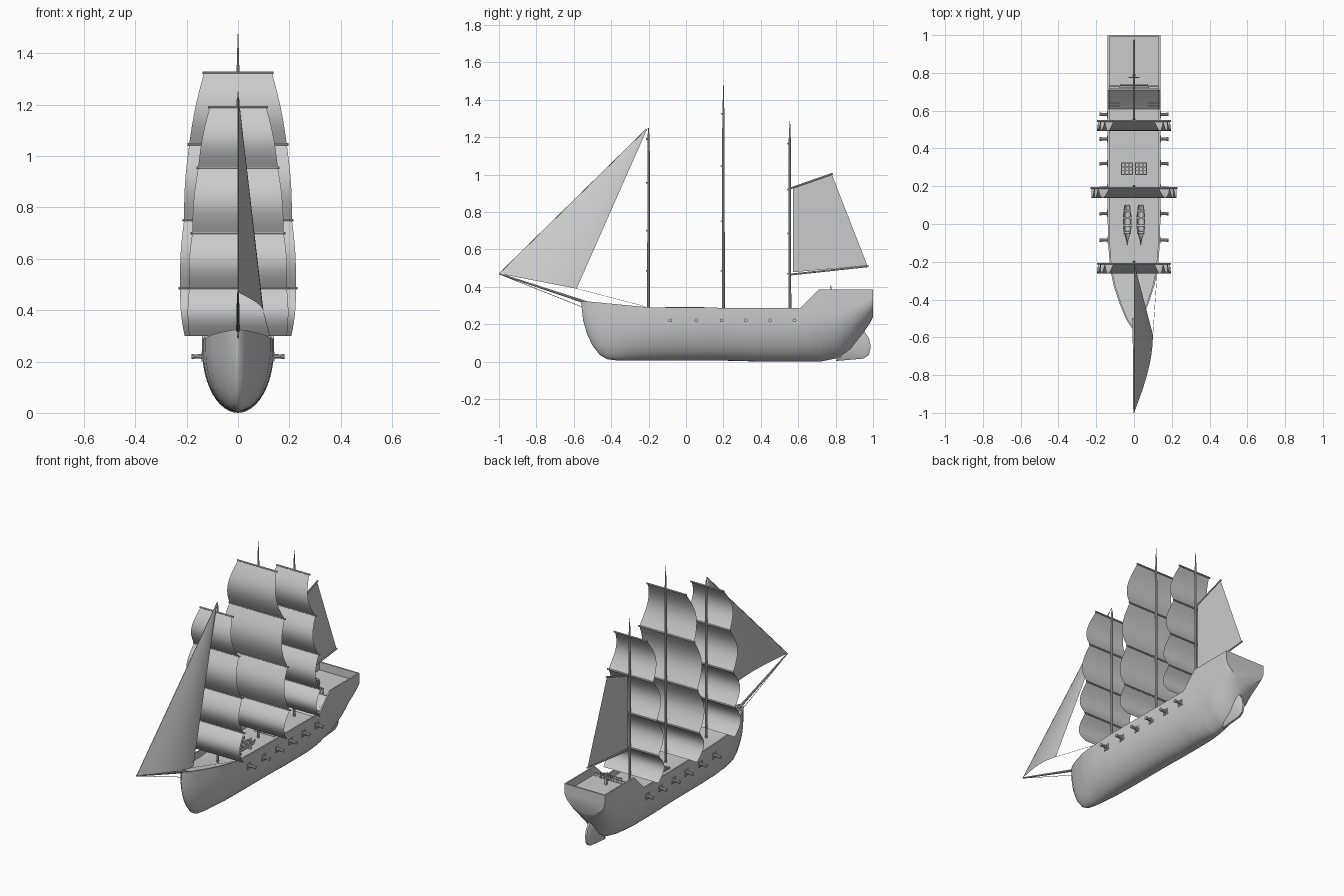
import bpy, bmesh, math
from mathutils import Vector

cube = bpy.data.objects.get("Cube")
if cube:
    bpy.data.objects.remove(cube)

grey = bpy.data.materials.new("plain grey")
grey.use_nodes = True
grey.diffuse_color = (0.6, 0.6, 0.6, 1)
grey.node_tree.nodes["Principled BSDF"].inputs["Base Color"].default_value = (0.6, 0.6, 0.6, 1)


def finish(name, bm, angle=35, weld=True):
    if weld:
        bmesh.ops.remove_doubles(bm, verts=bm.verts, dist=1e-5)
        bmesh.ops.recalc_face_normals(bm, faces=bm.faces)
    me = bpy.data.meshes.new(name)
    bm.to_mesh(me)
    bm.free()
    me.materials.append(grey)
    me.shade_smooth()
    me.set_sharp_from_angle(angle=math.radians(angle))
    ob = bpy.data.objects.new(name, me)
    bpy.context.collection.objects.link(ob)
    return ob


def lerp(keys, y):
    for (a, u), (b, v) in zip(keys, keys[1:]):
        if y <= b:
            return u + (v - u) * max(0, (y - a) / (b - a))
    return keys[-1][1]


def loft(name, rows, closed=False, cap=False):
    """Skin equal-length rows of points."""
    bm = bmesh.new()
    vs = [[bm.verts.new(p) for p in r] for r in rows]
    n = len(rows[0])
    for r, s in zip(vs, vs[1:]):
        for i in range(n if closed else n - 1):
            j = (i + 1) % n
            bm.faces.new((r[i], r[j], s[j], s[i]))
    if cap:
        bm.faces.new(vs[0])
        bm.faces.new(vs[-1])
    return finish(name, bm, weld=closed)


def rod(name, a, b, r1, r2=None, sides=10):
    a, b = Vector(a), Vector(b)
    d = b - a
    bm = bmesh.new()
    bmesh.ops.create_cone(bm, cap_ends=True, segments=sides, radius1=r1,
                          radius2=r1 if r2 is None else r2, depth=d.length)
    ob = finish(name, bm)
    ob.rotation_euler = d.to_track_quat('Z', 'Y').to_euler()
    ob.location = (a + b) / 2
    return ob


def box(name, centre, size):
    bm = bmesh.new()
    bmesh.ops.create_cube(bm, size=1)
    for v in bm.verts:
        v.co = Vector(c + s * k for c, s, k in zip(centre, size, v.co))
    return finish(name, bm)


# Hull: lofted stations with bulwarks and decks in one skin
width = [(-.56, 0), (-.55, .012), (-.53, .026), (-.5, .044), (-.42, .077), (-.33, .107),
         (-.24, .126), (-.1, .137), (.05, .14)]
keel = [(-.56, .31), (-.55, .22), (-.53, .15), (-.5, .085), (-.46, .035), (-.42, .012),
        (-.36, .005), (.2, .005), (.4, 0), (.72, 0), (.82, .02), (.88, .06), (.94, .14), (.98, .2), (1, .24)]
rail = [(-.56, .325), (-.2, .29), (.61, .285), (.71, .385)]
vee = [(-.56, 1.2), (-.2, 1), (.6, 1), (.92, 1.7), (1, .9)]
MAIN, POOP = .25, .335


def station(y, deck):
    w, zb, zt = lerp(width, y), lerp(keel, y), lerp(rail, y)
    ze = max(.25, zb + (zt - zb) * .7)
    half = []
    for i in range(13):
        a = i / 12 * math.pi / 2
        half.append((w * math.sin(a) ** lerp(vee, y), ze - (ze - zb) * math.cos(a)))
    inner = max(w - .009, 0)
    half += [(w, zt), (inner, zt), (inner, min(deck, zt))]
    return [(x, y, z) for x, z in half] + [(-x, y, z) for x, z in half[:0:-1]]


ys = sorted({k[0] for t in (width, keel, rail) for k in t} | {i / 25 for i in range(-9, 25)})
rows = []
for y in ys:
    if y < .73:
        rows.append(station(y, max(MAIN, lerp(rail, y) - .04)))
    elif y < .99:
        if len(rows) and rows[-1][0][1] < .73:
            rows += [station(.73, MAIN), station(.7301, POOP)]
        rows.append(station(y, POOP))
rows += [station(.991, POOP), station(.9911, 1), station(1, 1)]
loft("hull", rows, closed=True, cap=True)

# Rudder and skeg: lens-like blade under the stern
blade = [(.8, .003), (.95, .016), (.978, .035), (.988, .08), (.978, .125), (.94, .18), (.86, .12)]
mid = Vector((.9, .08))
rows = []
for x, k in ((-.016, .75), (-.006, 1), (.006, 1), (.016, .75)):
    rows.append([(x, *(mid + (Vector(p) - mid) * k)) for p in blade])
loft("rudder", rows, closed=True, cap=True)


# Square-rigged masts: sails bowed forward below each yard
def square_rig(name, y, top, levels, halves):
    knee = levels[-1] + .03
    rod(name + "_mast", (0, y, MAIN - .02), (0, y, knee), .008, .006)
    rod(name + "_topmast", (0, y, knee - .03), (0, y, top), .005, .002)
    for i in range(len(levels) - 1):
        z0, z1, w0, w1 = levels[i], levels[i + 1], halves[i], halves[i + 1]
        rows = []
        for k in range(13):
            t = k / 12
            w = w0 + (w1 - w0) * t + .006 * math.sin(math.pi * t)
            yy = y - .012 - .05 * math.sin(math.pi * t)
            rows.append([(w * s / 4, yy, z0 + (z1 - z0) * t) for s in range(-4, 5)])
        loft(f"{name}_sail_{i + 1}", rows)
        rod(f"{name}_yard_{i + 1}", (-w1 - .006, y - .01, z1), (w1 + .006, y - .01, z1), .005)


square_rig("fore", -.2, 1.25, (.3, .485, .70, .955, 1.19), (.19, .19, .178, .155, .11))
square_rig("main", .2, 1.475, (.3, .485, .75, 1.045, 1.325), (.208, .225, .21, .19, .132))
square_rig("mizzen", .555, 1.285, (.3, .47, .685, .92, 1.165), (.19, .19, .178, .155, .11))

# Jib, bowsprit and ropes
tack, head, clew = Vector((0, -1, .47)), Vector((0, -.205, 1.25)), Vector((.1, -.585, .39))
rows = []
for i in range(17):
    t = i / 16
    row = []
    for k in range(13):
        s = k / 12
        p = tack.lerp(clew, s).lerp(head, t)
        p.x = .1 * (1 - t) * math.sin(s * math.pi / 2)
        row.append(p)
    rows.append(row)
loft("jib_sail", rows)
rod("bowsprit", (0, -.5, .305), (0, -1, .47), .008, .004)
rod("forestay", tack, head, .0015, sides=6)
rod("bobstay", (0, -.55, .29), (0, -.98, .46), .0015, sides=6)
rod("jib_sheet", clew, (.125, -.22, .295), .001, sides=5)

# Spanker with gaff and boom
loft("spanker_sail", [[(0, .572, .478), (0, .97, .512)], [(0, .572, .93), (0, .78, 1.0)]])
rod("gaff", (0, .555, .925), (0, .785, 1.005), .005)
rod("boom", (0, .555, .465), (0, .975, .51), .005)

# Guns and gun ports along both sides
for side, s in (("left", 1), ("right", -1)):
    for i, y in enumerate((-.085, .055, .19, .32, .45, .58)):
        x = lerp(width, y) - .004
        for d in (-1, 1):
            box(f"{side}_port_post_{i}_{d}", (s * x, y + d * .016, .22), (.012, .005, .038))
            box(f"{side}_port_beam_{i}_{d}", (s * x, y, .22 + d * .016), (.012, .038, .005))
        rod(f"{side}_gun_{i}", (s * (x - .02), y, .22), (s * .178, y, .22), .011, .007)
        rod(f"{side}_muzzle_{i}", (s * .172, y, .22), (s * .182, y, .22), .01)

# Ship's boats, open lofted shells with thwarts
for side, s in (("left", 1), ("right", -1)):
    cx, rows = s * .036, []
    for i in range(13):
        t = i / 12
        w = .023 * min(1, math.sin(math.pi * (.04 + .8 * t)) ** .6)
        w *= lerp([(0, .1), (.25, .8), (.4, 1)], t)
        y = -.11 + .21 * t
        outer = [(a * math.pi / 8, 1) for a in range(9)]
        inner = [(a * math.pi / 8, .8) for a in range(8, -1, -1)]
        rows.append([(cx + w * k * math.cos(a), y, .293 - .035 * k * math.sin(a)) for a, k in outer + inner])
    loft(side + "_boat", rows, closed=True, cap=True)
    for i in range(4):
        box(f"{side}_thwart_{i}", (cx, -.045 + i * .038, .284), (.036, .01, .004))
    for y in (-.05, .05):
        box(f"{side}_boat_chock_{y}", (cx, y, .256), (.04, .008, .014))

    # Hatch gratings
    for i in range(4):
        d = -.03 + .02 * i
        box(f"{side}_grate_long_{i}", (s * .037 + d, .292, .255), (.005, .066, .012))
        box(f"{side}_grate_cross_{i}", (s * .037, .292 + d, .255), (.066, .005, .012))

    # Stairs to the poop
    for i in range(6):
        h = (POOP - MAIN) * (i + 1) / 6
        box(f"{side}_stair_{i}", (s * .104, .63 + i * .018, MAIN + h / 2), (.054, .018, h))

# Poop rail
for i in range(9):
    x = -.07 + i * .0175
    rod(f"rail_post_{i}", (x, .737, POOP), (x, .737, .368), .002, sides=6)
box("poop_rail", (0, .737, .37), (.15, .006, .005))

# Steering wheel
rows = []
for i in range(24):
    a = i * math.tau / 24
    rows.append([((.022 + .003 * math.cos(b)) * math.cos(a), .775 + .003 * math.sin(b),
                  .378 + (.022 + .003 * math.cos(b)) * math.sin(a))
                 for b in (k * math.tau / 6 for k in range(6))])
loft("wheel_rim", rows + rows[:1], closed=True)
for i in range(4):
    a = i * math.pi / 4
    c, d = .031 * math.cos(a), .031 * math.sin(a)
    rod(f"wheel_spoke_{i}", (-c, .775, .378 - d), (c, .775, .378 + d), .0015, sides=6)
box("wheel_stand", (0, .788, .357), (.014, .012, .045))
